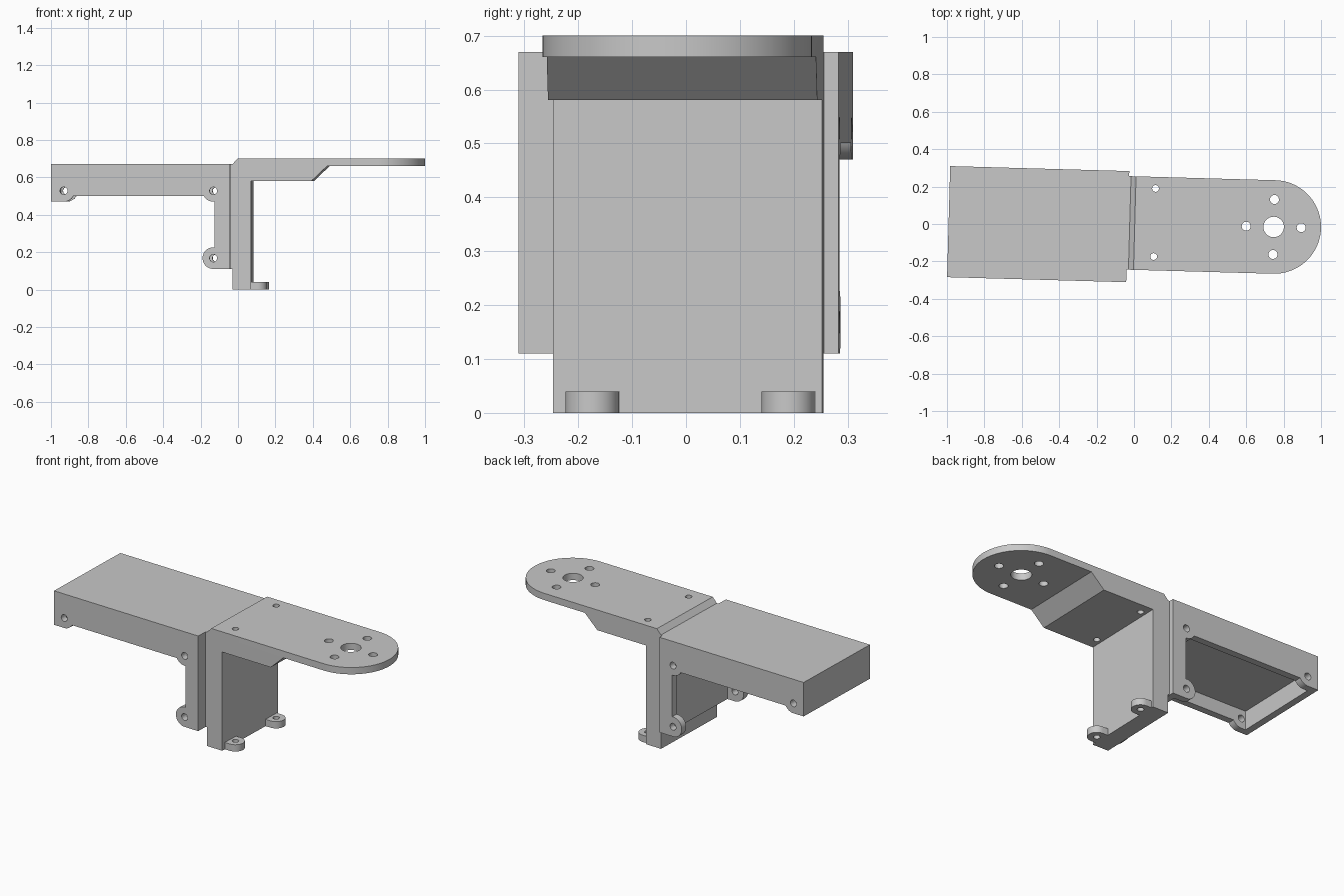
import bpy
import bmesh
from math import sin, cos, radians
from mathutils import Matrix

if "Cube" in bpy.data.objects:
    bpy.data.objects.remove(bpy.data.objects["Cube"], do_unlink=True)

grey = bpy.data.materials.new("light grey")
colour = (0.58, 0.58, 0.58, 1)
grey.use_nodes = True
grey.diffuse_color = colour
grey.node_tree.nodes["Principled BSDF"].inputs["Base Color"].default_value = colour

TILT = Matrix.Rotation(radians(-1.6), 4, "Z")


def arc(cx, cy, r, start, end, steps=16):
    angles = [radians(start + (end - start) * i / steps) for i in range(steps + 1)]
    return [(cx + r * cos(a), cy + r * sin(a)) for a in angles]


def prism(name, outline, low, high, axis):
    """Extrude a 2D outline along y (outline in xz) or z (outline in xy)."""
    bm = bmesh.new()
    place = (lambda p: (p[0], low, p[1])) if axis == "y" else (lambda p: (p[0], p[1], low))
    face = bm.faces.new([bm.verts.new(place(p)) for p in outline])
    new = bmesh.ops.extrude_face_region(bm, geom=[face])["geom"]
    step = (0, high - low, 0) if axis == "y" else (0, 0, high - low)
    bmesh.ops.translate(bm, verts=[v for v in new if isinstance(v, bmesh.types.BMVert)], vec=step)
    bmesh.ops.recalc_face_normals(bm, faces=bm.faces[:])
    mesh = bpy.data.meshes.new(name)
    bm.to_mesh(mesh)
    bm.free()
    mesh.materials.append(grey)
    ob = bpy.data.objects.new(name, mesh)
    bpy.context.collection.objects.link(ob)
    return ob


def hole(a, b, r, axis):
    return prism("hole_cutter", arc(a, b, r, 0, 345, 23), -1, 1, axis)


def combine(ob, cutter, operation="DIFFERENCE"):
    mod = ob.modifiers.new("cut", "BOOLEAN")
    mod.operation = operation
    mod.solver = "EXACT"
    mod.object = cutter
    bpy.context.view_layer.objects.active = ob
    bpy.ops.object.modifier_apply(modifier=mod.name)
    bpy.data.objects.remove(cutter, do_unlink=True)


def finish(ob):
    bpy.ops.object.select_all(action="DESELECT")
    ob.select_set(True)
    bpy.context.view_layer.objects.active = ob
    bpy.ops.object.shade_smooth_by_angle(angle=radians(30))
    ob.matrix_world = TILT


# Mounting bracket: upright web, seat for the cover and gusset, trimmed to a rounded end
MID, HALF = 0.005, 0.25
body = [(-0.023, 0), (0.077, 0), (0.077, 0.581), (0.4, 0.581), (0.483, 0.66),
        (1.1, 0.66), (1.1, 0.7), (0.004, 0.7), (-0.023, 0.67), (-0.033, 0.67),
        (-0.033, 0.11), (-0.023, 0.11)]
bracket = prism("mounting_bracket", body, -0.4, 0.4, "y")
rounded = [(-0.1, MID - HALF)] + arc(0.75, MID, HALF, -90, 90, 48) + [(-0.1, MID + HALF)]
combine(bracket, prism("outline_cutter", rounded, -1, 1, "z"), "INTERSECT")

# Large centre hole with four bolt holes around it
combine(bracket, hole(0.747, MID, 0.055, "z"))
for dx, dy in ((1, 0), (-1, 0), (0, 1), (0, -1)):
    combine(bracket, hole(0.747 + dx * 0.147, MID + dy * 0.147, 0.024, "z"))

# Foot tabs, with screw holes in line with those in the plate
for name, y in (("foot_tab_back", 0.193), ("foot_tab_front", -0.171)):
    combine(bracket, hole(0.11, y, 0.018, "z"))
    shape = [(0.077, y - 0.05)] + arc(0.11, y, 0.05, -90, 90) + [(0.077, y + 0.05)]
    tab = prism(name, shape, 0, 0.04, "z")
    combine(tab, hole(0.11, y, 0.018, "z"))
    finish(tab)
finish(bracket)

# Angled cover: side outline with rounded ears, hollowed from below
LEFT, RIGHT, TOP, LEG = -0.991, -0.033, 0.67, -0.118
FRONT, BACK, WALL, ROOF = -0.312, 0.282, 0.04, 0.09
EARS = [(-0.923, 0.528), (-0.123, 0.528), (-0.123, 0.168)]
R = 0.058
side = ([(LEFT, 0.47)] + arc(*EARS[0], R, 270, 332) + arc(*EARS[1], R, 208, 270)
        + [(LEG, 0.47), (LEG, 0.226)] + arc(*EARS[2], R, 90, 270, 24)
        + [(RIGHT, 0.11), (RIGHT, TOP), (LEFT, TOP)])
cover = prism("angled_cover", side, FRONT, BACK, "y")
inside = [(LEFT + WALL, 0), (RIGHT - WALL, 0),
          (RIGHT - WALL, TOP - ROOF), (LEFT + WALL, TOP - ROOF)]
combine(cover, prism("hollow_cutter", inside, FRONT + WALL, BACK - WALL, "y"))
for x, z in EARS:
    combine(cover, hole(x, z, 0.02, "y"))
finish(cover)
